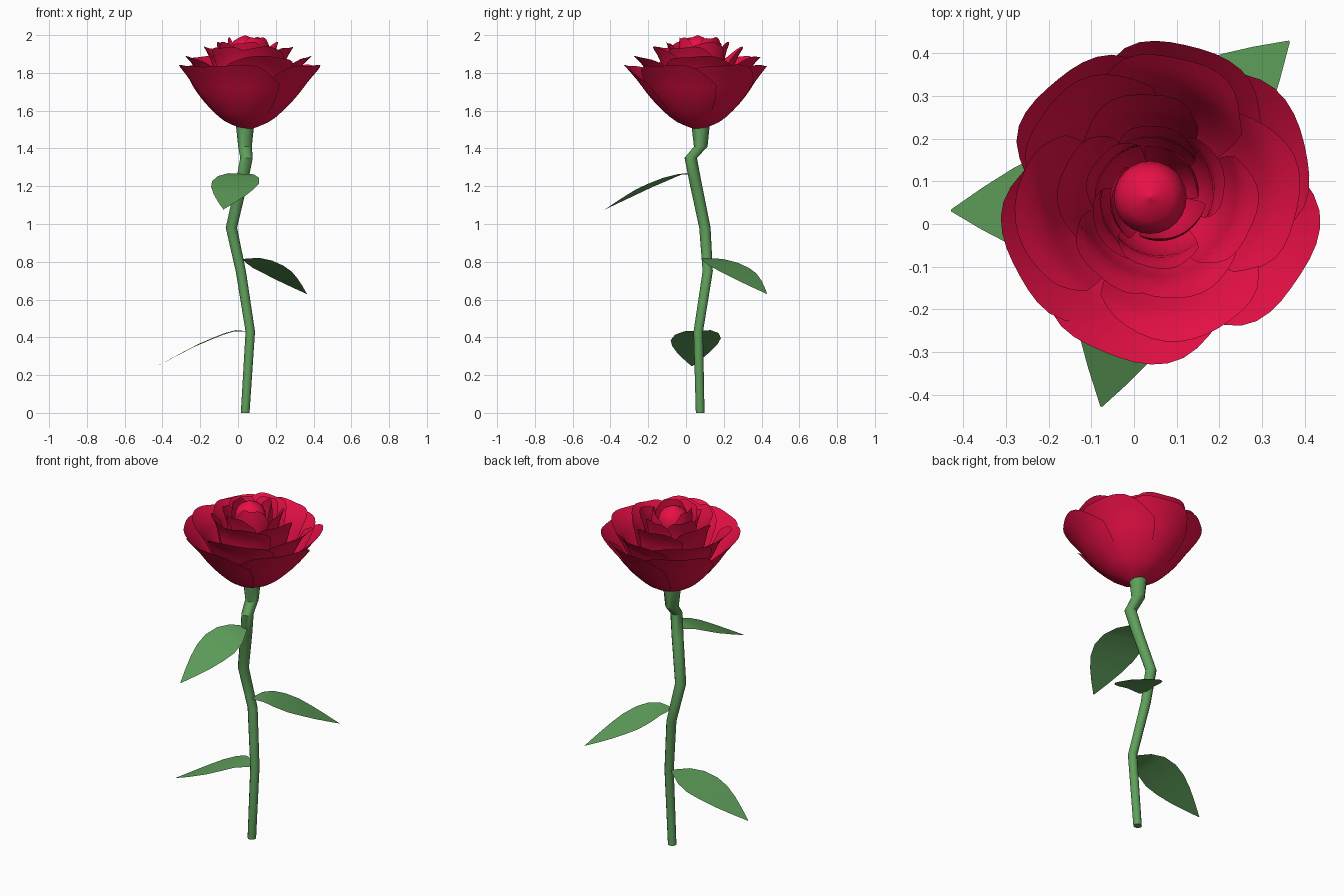
import bpy, bmesh, math
from math import sin, cos, radians, pi
from mathutils import Vector

if "Cube" in bpy.data.objects:
    bpy.data.objects.remove(bpy.data.objects["Cube"])

def material(name, col):
    m = bpy.data.materials.new(name)
    m.diffuse_color = (*col, 1)
    m.use_nodes = True
    m.node_tree.nodes["Principled BSDF"].inputs["Base Color"].default_value = m.diffuse_color
    return m

RED = material("petal_red", (0.8, 0.005, 0.06))
GREEN = material("leaf_green", (0.115, 0.35, 0.105))
CX, CY = 0.05, 0.065          # flower axis

def make(name, verts, faces, mat, angle):
    me = bpy.data.meshes.new(name)
    me.from_pydata(verts, [], faces)
    bm = bmesh.new()
    bm.from_mesh(me)
    bmesh.ops.remove_doubles(bm, verts=bm.verts, dist=1e-5)
    bmesh.ops.recalc_face_normals(bm, faces=bm.faces)
    bm.to_mesh(me)
    bm.free()
    ob = bpy.data.objects.new(name, me)
    bpy.context.collection.objects.link(ob)
    me.materials.append(mat)
    bpy.ops.object.select_all(action='DESELECT')
    ob.select_set(True)
    bpy.context.view_layer.objects.active = ob
    bpy.ops.object.shade_smooth_by_angle(angle=radians(angle))
    return ob

def grid_faces(rows, cols, wrap=False):
    n = cols if wrap else cols - 1
    return [(i * cols + j, i * cols + (j + 1) % cols,
             (i + 1) * cols + (j + 1) % cols, (i + 1) * cols + j)
            for i in range(rows - 1) for j in range(n)]

def sample(profile, t):
    """Smooth (Catmull-Rom) point on a profile, t in 0..1."""
    f = min(max(t, 0), 1) * (len(profile) - 1)
    i = min(int(f), len(profile) - 2)
    f -= i
    p = [Vector(profile[min(max(i + k, 0), len(profile) - 1)]) for k in (-1, 0, 1, 2)]
    return 0.5 * (2 * p[1] + (p[2] - p[0]) * f + (2 * p[0] - 5 * p[1] + 4 * p[2] - p[3]) * f * f
                  + (3 * p[1] - p[0] - 3 * p[2] + p[3]) * f ** 3)

# Stem: kinked tube through (x, y, z, radius)
path = [(.038, .075, 0, .023), (.065, .065, .43, .025), (.015, .115, .75, .027),
        (-.035, .1, .98, .03), (.02, .05, 1.22, .032), (.045, .025, 1.35, .033),
        (.037, .078, 1.41, .036), (.037, .077, 1.54, .05)]
SIDES = 12
verts = [(x + r * cos(2 * pi * k / SIDES), y + r * sin(2 * pi * k / SIDES), z)
         for x, y, z, r in path for k in range(SIDES)]
faces = grid_faces(len(path), SIDES, True)
faces += [tuple(range(SIDES)), tuple(range(len(verts) - SIDES, len(verts)))]
make("stem", verts, faces, GREEN, 35)

# Leaves: drooping blades of (distance, drop, half width)
blade = [(0, 0, .012), (.06, .003, .07), (.12, -.014, .115), (.19, -.042, .132),
         (.26, -.072, .12), (.33, -.108, .09), (.40, -.145, .05), (.475, -.185, .002)]

def leaf(name, base, azimuth):
    a = radians(azimuth)
    d, s = Vector((cos(a), sin(a), 0)), Vector((-sin(a), cos(a), 0))
    vs = []
    for dist, drop, w in blade:
        for u in (-1, -.5, 0, .5, 1):
            skew = .12 * u * w          # edges sit slightly out of step
            vs.append(Vector(base) + d * (dist + skew) + s * (u * w)
                      + Vector((0, 0, drop - .35 * skew)))
    make(name, vs, grid_faces(len(blade), 5), GREEN, 20)

leaf("leaf_low", (.045, .065, .432), 184)
leaf("leaf_mid", (.025, .095, .815), 44.5)
leaf("leaf_high", (.03, .035, 1.263), 257)

# Petals: part-revolved profile with a rounded, gently waved rim
def petal(name, profile, azimuth, half, droop, tilt, size=1.0, nu=17, nv=12):
    vs = []
    for i in range(nv):
        for j in range(nu):
            u = 2 * j / (nu - 1) - 1
            v = i / (nv - 1)
            t = v * (1 - droop * abs(u) ** 2.6 + .015 * sin(7 * u + azimuth) - .015)
            r, z = sample(profile, t)
            r = r * (1 + (size - 1) * t) + tilt * u * t
            a = radians(azimuth + half * u * (1 - .12 * v * v))
            vs.append((CX + r * cos(a), CY + r * sin(a), z))
    make(name, vs, grid_faces(nv, nu), RED, 60)

rings = [
    ("outer", [(.015, 1.5), (.12, 1.545), (.205, 1.62), (.265, 1.69), (.315, 1.76), (.385, 1.845)],
     [(205, .97), (332, 1.02), (130, .94), (257, 1.02), (25, .98), (73, .95)], 52, .24, .012),
    ("second", [(.015, 1.52), (.11, 1.57), (.185, 1.65), (.235, 1.74), (.275, 1.82), (.34, 1.89)],
     [(190, .98), (0, 1), (80, .98), (285, 1.02), (135, .97)], 50, .22, .012),
    ("third", [(.015, 1.54), (.09, 1.59), (.15, 1.68), (.18, 1.77), (.2, 1.86), (.245, 1.94)],
     [(100, 1), (238, .95), (345, .98), (170, .93), (290, 1.02)], 48, .18, .012),
    ("fourth", [(.015, 1.56), (.07, 1.61), (.115, 1.7), (.135, 1.79), (.142, 1.88), (.17, 1.965)],
     [(20, 1), (150, .95), (270, 1), (85, .97), (215, .95)], 46, .15, .012),
    ("inner", [(.015, 1.6), (.06, 1.65), (.09, 1.74), (.105, 1.83), (.11, 1.91), (.105, 1.99)],
     [(50, 1), (187, .97), (300, 1)], 56, .12, .012),
]
for name, prof, petals, half, droop, tilt in rings:
    for k, (az, size) in enumerate(petals):
        petal(f"{name}_petal_{k + 1}", prof, az, half, droop, tilt, size)

# Bud: closed dome at the heart
bud = [(.01, 1.62), (.06, 1.72), (.083, 1.84), (.083, 1.92), (.06, 1.97), (.0001, 2.0)]
N, M = 24, 12
verts = []
for i in range(M):
    r, z = sample(bud, i / (M - 1))
    verts += [(CX - .012 + r * cos(2 * pi * k / N), CY - .003 + r * sin(2 * pi * k / N), z) for k in range(N)]
make("bud", verts, grid_faces(M, N, True), RED, 60)
